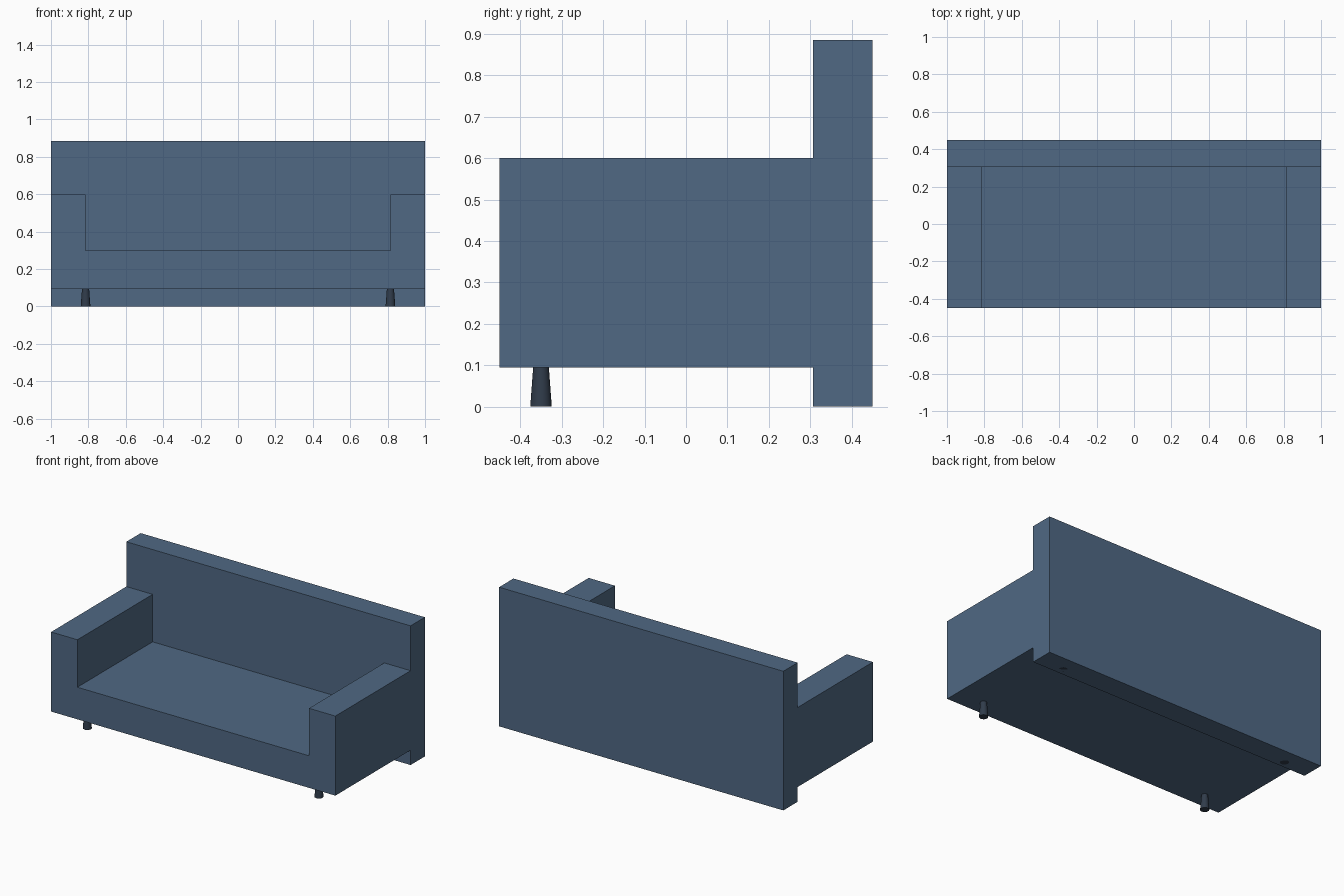
import bpy, bmesh, math
from mathutils import Matrix

if "Cube" in bpy.data.objects:
    bpy.data.objects.remove(bpy.data.objects["Cube"])

BASE_Z, SEAT_Z, ARM_Z, BACK_Z = 0.094, 0.298, 0.60, 0.885
FRONT_Y, BACK_FRONT_Y, REAR_Y = -0.45, 0.306, 0.45
ARM_X = 0.815

fabric = bpy.data.materials.new("blue_fabric")
fabric.diffuse_color = (0.08, 0.14, 0.23, 1)
fabric.use_nodes = True
fabric.node_tree.nodes["Principled BSDF"].inputs["Base Color"].default_value = fabric.diffuse_color
dark = bpy.data.materials.new("dark_leg")
dark.diffuse_color = (0.03, 0.045, 0.07, 1)
dark.use_nodes = True
dark.node_tree.nodes["Principled BSDF"].inputs["Base Color"].default_value = dark.diffuse_color


def finish(bm, name, mat):
    bmesh.ops.recalc_face_normals(bm, faces=bm.faces)
    mesh = bpy.data.meshes.new(name)
    bm.to_mesh(mesh)
    bm.free()
    mesh.materials.append(mat)
    obj = bpy.data.objects.new(name, mesh)
    bpy.context.collection.objects.link(obj)
    return obj


def extrude_profile(name, profile, y0, y1, mat):
    bm = bmesh.new()
    face = bm.faces.new([bm.verts.new((x, y0, z)) for x, z in profile])
    out = bmesh.ops.extrude_face_region(bm, geom=[face], use_keep_orig=True)
    verts = [v for v in out["geom"] if isinstance(v, bmesh.types.BMVert)]
    bmesh.ops.translate(bm, verts=verts, vec=(0, y1 - y0, 0))
    return finish(bm, name, mat)


# Seat and both arms as one U-shaped profile
half = [(1, BASE_Z), (1, ARM_Z), (ARM_X, ARM_Z), (ARM_X, SEAT_Z)]
u_shape = half + [(-x, z) for x, z in reversed(half)]
extrude_profile("seat_and_arms", u_shape, FRONT_Y, BACK_FRONT_Y, fabric)

# Tall backrest panel reaching the floor
panel = [(-1, 0), (1, 0), (1, BACK_Z), (-1, BACK_Z)]
extrude_profile("backrest", panel, BACK_FRONT_Y, REAR_Y, fabric)

# Four round legs, narrower at the top; the rear pair sits within the backrest
for row, y in (("front", -0.35), ("rear", 0.35)):
    for side, x in (("left", -ARM_X), ("right", ARM_X)):
        bm = bmesh.new()
        bmesh.ops.create_cone(bm, cap_ends=True, segments=32, radius1=0.026,
                              radius2=0.019, depth=BASE_Z,
                              matrix=Matrix.Translation((x, y, BASE_Z / 2)))
        leg = finish(bm, f"{row}_leg_{side}", dark)
        leg.data.shade_smooth()
        leg.data.set_sharp_from_angle(angle=math.radians(30))
